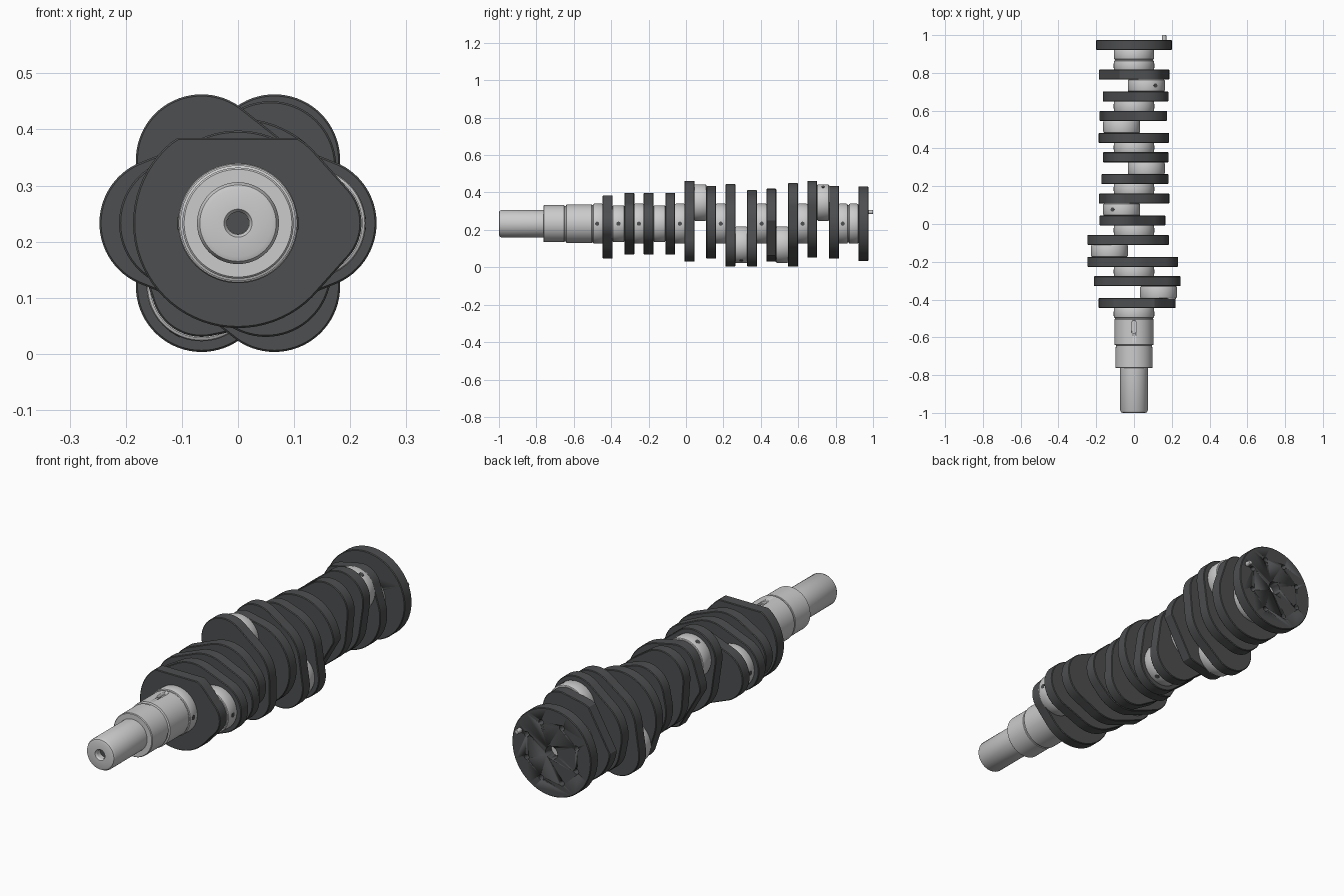
import bpy, bmesh
from math import cos, sin, pi, radians, hypot
from mathutils import Matrix, Vector
from mathutils.geometry import convex_hull_2d

if "Cube" in bpy.data.objects:
    bpy.data.objects.remove(bpy.data.objects["Cube"])

Z = 0.233            # height of the shaft axis
THROW = 0.13         # crank pin offset
WEB = 0.053          # web thickness

dark = bpy.data.materials.new("dark_steel")
dark.diffuse_color = (0.075, 0.077, 0.08, 1)
dark.use_nodes = True
dark.node_tree.nodes["Principled BSDF"].inputs["Base Color"].default_value = dark.diffuse_color


def finish(name, bm, mat=None, bevel=0):
    bmesh.ops.recalc_face_normals(bm, faces=bm.faces)
    me = bpy.data.meshes.new(name)
    bm.to_mesh(me)
    bm.free()
    ob = bpy.data.objects.new(name, me)
    bpy.context.collection.objects.link(ob)
    if mat:
        me.materials.append(mat)
    bpy.ops.object.select_all(action='DESELECT')
    bpy.context.view_layer.objects.active = ob
    ob.select_set(True)
    if bevel:
        m = ob.modifiers.new("bevel", 'BEVEL')
        m.width, m.segments, m.limit_method = bevel, 1, 'ANGLE'
        m.angle_limit = radians(50)
        bpy.ops.object.modifier_apply(modifier="bevel")
    bpy.ops.object.shade_smooth_by_angle(angle=radians(30))
    return ob


def circle(u, v, r, n=72):
    return [Vector((u + r * cos(2 * pi * i / n), v + r * sin(2 * pi * i / n))) for i in range(n)]


def prism(name, pts, y0, y1, mat=None, bevel=0, turn=0):
    """Convex outline in x/z, extruded along y, turned about the shaft axis."""
    bm = bmesh.new()
    hull = [pts[i] for i in convex_hull_2d(pts)]
    face = bm.faces.new([bm.verts.new((p.x, y0, p.y)) for p in hull])
    ext = bmesh.ops.extrude_face_region(bm, geom=[face])
    bmesh.ops.translate(bm, vec=(0, y1 - y0, 0),
                        verts=[e for e in ext['geom'] if isinstance(e, bmesh.types.BMVert)])
    bm.transform(Matrix.Translation((0, 0, Z)) @ Matrix.Rotation(-turn, 4, 'Y'))
    return finish(name, bm, mat, bevel)


def lathe(name, profile, u=0, v=0, mat=None, n=72):
    """(radius, y) profile spun about a line parallel to y, ends capped."""
    bm = bmesh.new()
    rings = [[bm.verts.new((p.x, y, Z + p.y)) for p in circle(u, v, r, n)] for r, y in profile]
    for a, b in zip(rings, rings[1:]):
        for i in range(n):
            j = (i + 1) % n
            bm.faces.new((a[i], a[j], b[j], b[i]))
    bm.faces.new(rings[0])
    bm.faces.new(rings[-1])
    return finish(name, bm, mat)


def cut(target, cutter):
    bpy.context.view_layer.objects.active = target
    m = target.modifiers.new("cut", 'BOOLEAN')
    m.operation, m.solver, m.object = 'DIFFERENCE', 'EXACT', cutter
    bpy.ops.object.modifier_apply(modifier="cut")
    bpy.data.objects.remove(cutter)


def oil_hole(name, u, v, r, ang, y):
    """Small dark disc on a journal surface, facing outward."""
    bm = bmesh.new()
    bmesh.ops.create_cone(bm, cap_ends=True, segments=20, radius1=0.011, radius2=0.011, depth=0.01)
    d = Vector((cos(ang), 0, sin(ang)))
    pos = Vector((u, y, Z + v)) + d * (r - 0.0045)
    bm.transform(Matrix.Translation(pos) @ d.to_track_quat('Z', 'Y').to_matrix().to_4x4())
    finish(name, bm, dark)


def journal(name, y0, y1, r, u=0, v=0):
    s = 0.006
    lathe(name, [(r - s, y0), (r - s, y0 + 0.003), (r - s / 3, y0 + 0.005), (r, y0 + 0.01),
                 (r, y1 - 0.01), (r - s / 3, y1 - 0.005), (r - s, y1 - 0.003), (r - s, y1)], u, v)


# crank throws: pin angle and counterweight offsets of both webs (None = round web with a flat)
throws = [(0, None, 0.095), (180, 0.116, 0.068), (120, 0.099, None),
          (300, 0.11, 0.073), (240, None, 0.116), (60, 0.073, None)]
web_y = []
for i, (deg, *offsets) in enumerate(throws):
    a = radians(deg)
    yc = -0.361 + 0.2188 * i
    for side, off in zip((-1, 1), offsets):
        y = yc + side * 0.058
        web_y.append(y)
        if off is None:
            pts = circle(0, 0, 0.187) + circle(THROW, 0, 0.09)
            for p in pts:
                p.y = min(p.y, 0.152)
        else:
            pts = circle(0, 0, 0.165) + circle(THROW, 0, 0.117) + circle(-off, 0, 0.117)
        prism(f"web_{len(web_y)}", pts, y - WEB / 2, y + WEB / 2, dark, 0.003, a)
    u, v = THROW * cos(a), THROW * sin(a)
    journal(f"crank_pin_{i + 1}", yc - 0.035, yc + 0.035, 0.098, u, v)
    oil_hole(f"pin_oil_hole_{i + 1}", u, v, 0.098, a, yc)

# main journals between neighbouring throws and at both ends
spans = [(-0.5, web_y[0] - 0.02)]
spans += [(web_y[k] + 0.02, web_y[k + 1] - 0.02) for k in range(1, 11, 2)]
spans += [(web_y[11] + 0.02, 0.868), (0.868, 0.925)]
for k, (y0, y1) in enumerate(spans):
    journal(f"main_journal_{k + 1}", y0, y1, 0.107)
    if k < 7:
        yh = -0.475 if k == 0 else 0.838 if k == 6 else (y0 + y1) / 2
        for ang in (0, pi):
            oil_hole(f"main_oil_hole_{k + 1}", 0, 0, 0.107, ang, yh)

# stepped nose with centre drilling, seal groove and key slot
nose = lathe("nose", [(0.02, -0.965), (0.02, -0.992), (0.025, -1.0), (0.06, -1.0), (0.068, -0.997),
                      (0.073, -0.988), (0.073, -0.763), (0.096, -0.763), (0.099, -0.76),
                      (0.099, -0.652), (0.096, -0.65), (0.096, -0.642), (0.103, -0.639),
                      (0.103, -0.505), (0.1, -0.502), (0.1, -0.49)])
slot = prism("slot_cutter", circle(0, -0.022, 0.012, 24) + circle(0, 0.022, 0.012, 24), 0, 0.05)
slot.data.transform(Matrix.Translation((0, -0.545, Z + 0.088)) @ Matrix.Rotation(pi / 2, 4, 'X')
                    @ Matrix.Translation((0, 0, -Z)))
cut(nose, slot)
lathe("centre_drilling", [(0.0199, -0.97), (0.0199, -0.964)], mat=dark, n=32)

# rear flange with bore, bolt holes and dowel
flange = prism("flange", circle(0, 0, 0.2, 96), 0.922, 0.975, dark, 0.003)
cut(flange, lathe("bore_cutter", [(0.03, 0.9), (0.03, 1.0)], n=40))
lathe("bore_floor", [(0.0299, 0.922), (0.0299, 0.932)], n=40)
for k in range(8):
    b = radians(45 * k + 22.5)
    cut(flange, lathe("bolt_cutter", [(0.012, 0.935), (0.012, 1.0)],
                      0.137 * cos(b), 0.137 * sin(b), n=24))
lathe("dowel", [(0.011, 0.95), (0.011, 0.997), (0.009, 1.0)], 0.16, 0.062, n=24)
